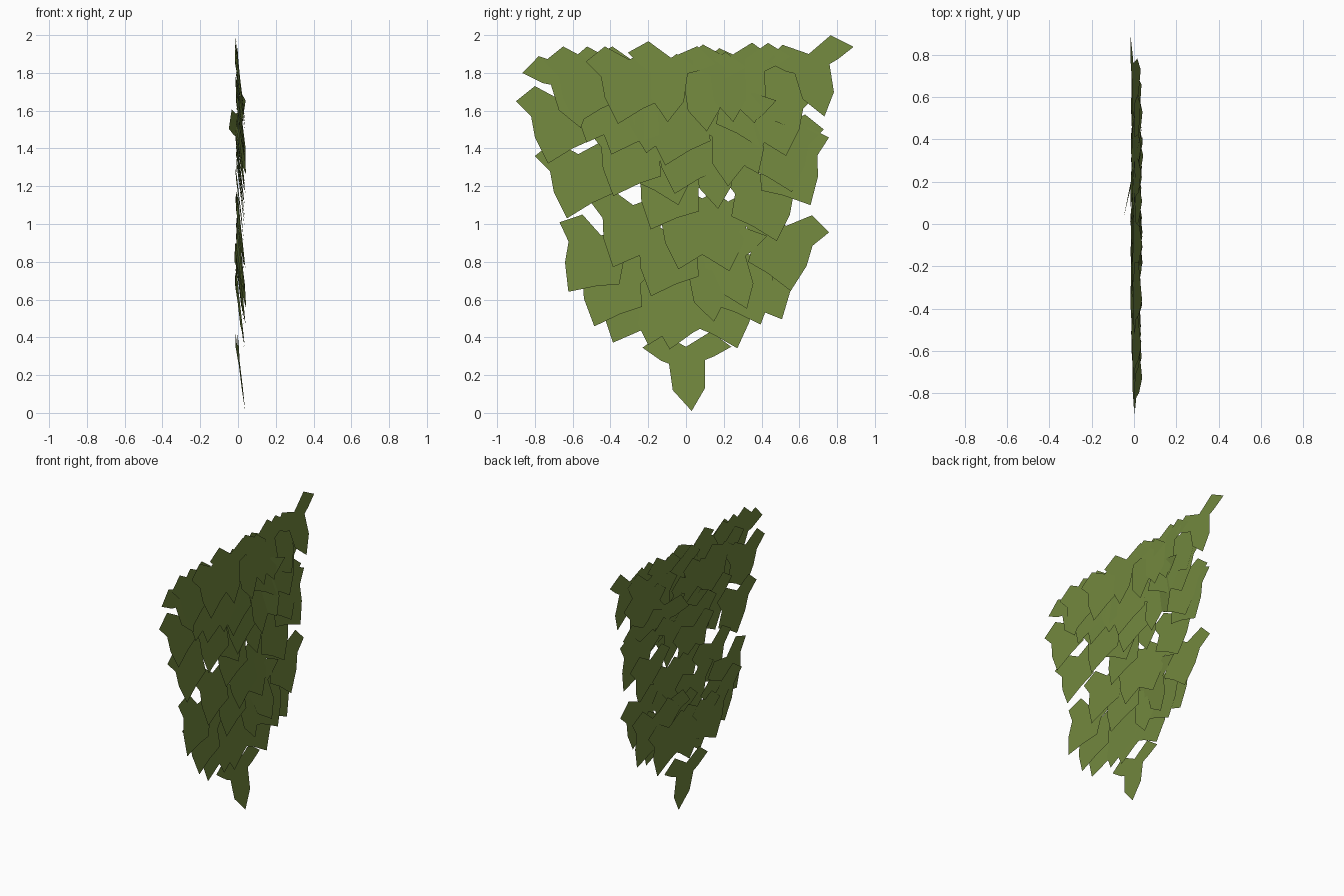
import bpy, math, random

if "Cube" in bpy.data.objects:
    bpy.data.objects.remove(bpy.data.objects["Cube"])
random.seed(4)

# leaf outlines (across, up) measured from the notch where the stalk joins
SLIM = [(0, 0), (-.13, .07), (-.23, -.005), (-.13, -.075), (-.09, -.09), (-.07, -.23),
        (.03, -.34), (.10, -.22), (.10, -.07), (.15, -.05), (.24, 0), (.13, .08)]
BROAD = [(0, 0), (-.13, .07), (-.23, -.01), (-.15, -.09), (-.13, -.20), (-.06, -.34),
         (.07, -.26), (.18, -.21), (.16, -.09), (.23, 0), (.13, .07)]
FLIPPED = [(-u, v) for u, v in reversed(BROAD)]

mat = bpy.data.materials.new("ivy green")
mat.diffuse_color = (0.165, 0.24, 0.047, 1)
mat.use_nodes = True
mat.node_tree.nodes["Principled BSDF"].inputs["Base Color"].default_value = mat.diffuse_color


def leaf(name, y, z, rot=0, shape=SLIM, yaw=None, out=0.0):
    """Flat leaf on the wall plane, tip leaning out toward +x."""
    c, s = math.cos(math.radians(rot)), math.sin(math.radians(rot))
    x0 = -0.010 + random.uniform(0, .008) + out
    if yaw is None:
        yaw = random.uniform(-.04, .04)
    verts = []
    for u, v in shape:
        dy, dz = u * c - v * s, u * s + v * c
        verts.append((x0 - .12 * min(v, .03) + yaw * u, y + dy, z + dz))
    me = bpy.data.meshes.new(name)
    me.from_pydata(verts, [], [list(range(len(verts)))])
    me.materials.append(mat)
    bpy.context.collection.objects.link(bpy.data.objects.new(name, me))


# rows of leaves: notch y, notch z, turn in degrees, outline
S, B, F = SLIM, BROAD, FLIPPED
ROWS = {
    "top_leaf": [(.65, 1.90, 9, S), (.22, 1.88, 0, S), (.45, 1.83, 10, F), (-.08, 1.88, -8, S),
                 (-.30, 1.87, 0, B), (-.64, 1.84, 9, S), (-.52, 1.87, 0, B), (.31, 1.87, 4, S),
                 (.08, 1.83, 0, S)],
    "upper_leaf": [(-.67, 1.66, 0, B), (-.42, 1.76, -8, B), (-.30, 1.70, -6, B), (-.05, 1.65, 0, B),
                   (.34, 1.74, 0, F), (.50, 1.51, 0, F), (-.18, 1.72, 5, B), (.47, 1.70, 0, F)],
    "middle_leaf": [(-.57, 1.37, 0, B), (-.29, 1.48, -6, B), (-.08, 1.30, -8, B), (.14, 1.42, 0, S),
                    (.53, 1.42, 12, F), (.42, 1.25, 0, F), (.0, 1.50, 0, B), (-.10, 1.44, 0, F)],
    "lower_leaf": [(-.45, .94, -20, B), (-.28, 1.10, -8, B), (-.09, .95, -6, B), (.17, 1.09, 0, F),
                   (.53, .99, -6, F), (-.39, .79, -6, B), (.39, .82, 10, F), (.02, 1.10, 0, B)],
    "bottom_leaf": [(-.28, .70, -8, B), (.20, .68, 2, F), (.10, .82, 3, S), (-.05, .68, 4, B),
                    (-.14, .70, 0, B), (.30, .80, 6, F), (0, .35, 0, S)],
}
for row, spots in ROWS.items():
    for i, (y, z, r, shape) in enumerate(spots):
        leaf(f"{row}_{i + 1}", y, z, r, shape)

# leaves lying over the others, and one twisted behind
leaf("front_leaf_upper", .24, 1.54, -8, S, 0, .006)
leaf("front_leaf_lower", .20, .87, 16, S, .09, .008)
leaf("twisted_leaf", .25, 1.58, 18, S, .19, -.003)
